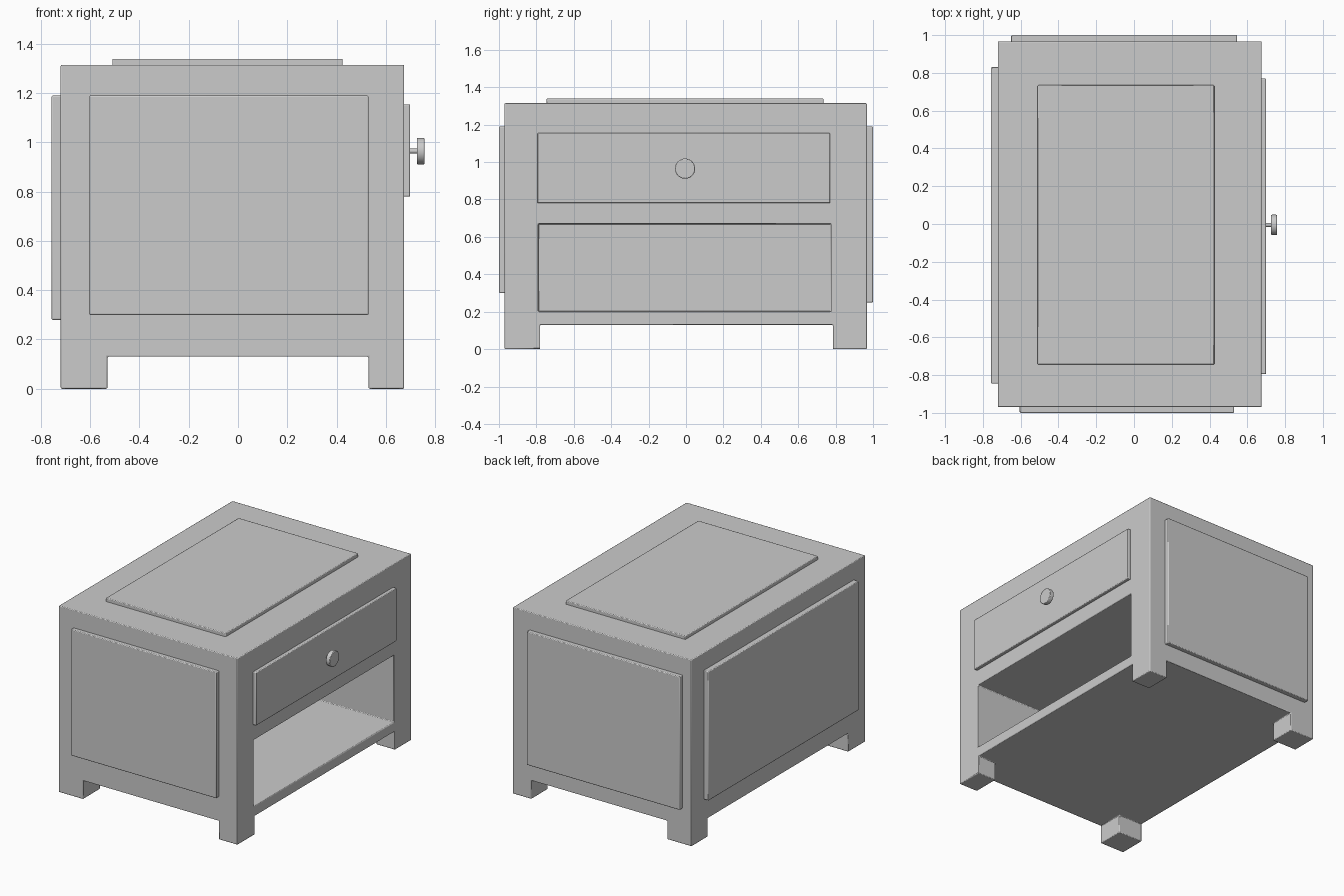
import bpy
from math import pi
from mathutils import Matrix

cube = bpy.data.objects.get("Cube")
if cube:
    bpy.data.objects.remove(cube, do_unlink=True)

grey = bpy.data.materials.new("plain grey")
grey.use_nodes = True
colour = (0.6, 0.6, 0.6, 1)
grey.diffuse_color = colour
grey.node_tree.nodes["Principled BSDF"].inputs["Base Color"].default_value = colour


def finish(obj, bevel):
    """Soften the edges and shade smoothly where rounded."""
    if bevel:
        mod = obj.modifiers.new("soft edges", "BEVEL")
        mod.width = bevel
        mod.segments = 2
        mod.limit_method = "ANGLE"
    bpy.ops.object.select_all(action="DESELECT")
    obj.select_set(True)
    bpy.context.view_layer.objects.active = obj
    bpy.ops.object.shade_smooth_by_angle()


def box(name, x, y, z):
    """Box from (low, high) ranges on each axis."""
    bpy.ops.mesh.primitive_cube_add(size=1)
    obj = bpy.context.object
    obj.name = name
    centre = [(a + b) / 2 for a, b in (x, y, z)]
    size = [b - a for a, b in (x, y, z)]
    obj.data.transform(Matrix.LocRotScale(centre, None, size))
    obj.data.materials.append(grey)
    return obj


def disc(name, radius, x, y, z, bevel=0):
    """Cylinder lying along x."""
    bpy.ops.mesh.primitive_cylinder_add(
        vertices=32, radius=radius, depth=x[1] - x[0],
        location=((x[0] + x[1]) / 2, y, z), rotation=(0, pi / 2, 0))
    obj = bpy.context.object
    obj.name = name
    obj.data.materials.append(grey)
    finish(obj, bevel)


# Cabinet carcass: leg gaps and the open shelf are cut out of one block
cabinet = box("cabinet", (-0.72, 0.675), (-0.97, 0.967), (0, 1.315))
cutters = [
    box("leg_gap_across", (-1, 1), (-0.78, 0.785), (-0.2, 0.13)),
    box("leg_gap_along", (-0.53, 0.53), (-1.2, 1.2), (-0.2, 0.13)),
    box("shelf_opening", (-0.6, 1), (-0.79, 0.775), (0.2, 0.67)),
]
for cutter in cutters:
    cut = cabinet.modifiers.new(cutter.name, "BOOLEAN")
    cut.operation = "DIFFERENCE"
    cut.solver = "EXACT"
    cut.object = cutter
    cutter.hide_render = True
bpy.ops.object.select_all(action="DESELECT")
cabinet.select_set(True)
bpy.context.view_layer.objects.active = cabinet
for cutter in cutters:
    bpy.ops.object.modifier_apply(modifier=cutter.name)
    bpy.data.objects.remove(cutter, do_unlink=True)
finish(cabinet, 0.006)

# Raised panels and drawer front, sunk slightly into the cabinet
panels = {
    "front_panel": ((-0.605, 0.53), (-1, -0.94), (0.3, 1.19)),
    "back_panel": ((-0.65, 0.545), (0.94, 1), (0.25, 1.19)),
    "right_panel": ((-0.757, -0.69), (-0.845, 0.83), (0.28, 1.19)),
    "top_panel": ((-0.51, 0.425), (-0.745, 0.735), (1.29, 1.34)),
    "drawer_front": ((0.65, 0.699), (-0.795, 0.77), (0.78, 1.155)),
}
for name, ranges in panels.items():
    finish(box(name, *ranges), 0.005)

# Drawer knob
disc("knob_stem", 0.01, (0.68, 0.74), -0.005, 0.965)
disc("knob", 0.054, (0.726, 0.757), -0.005, 0.965, 0.004)
